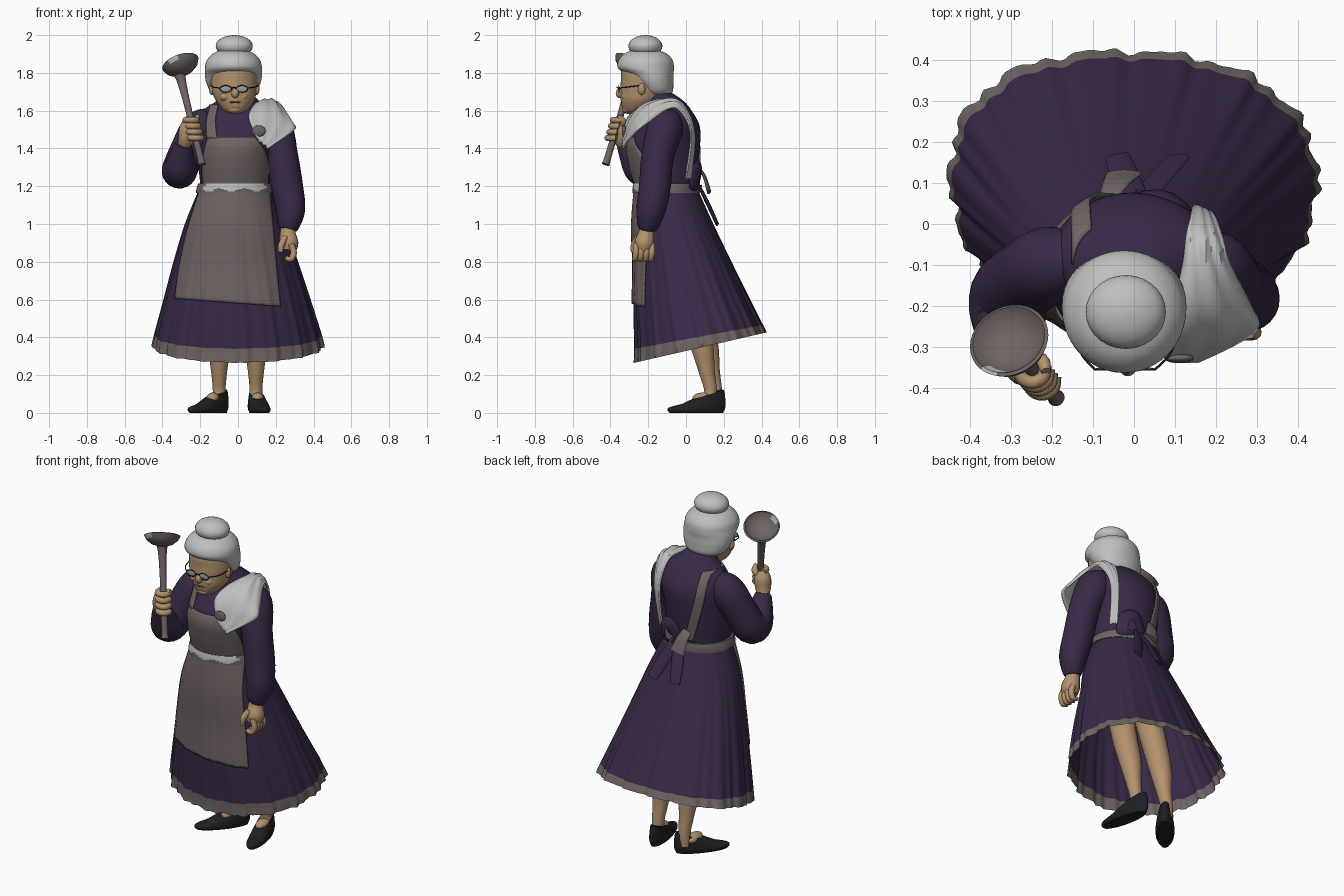
import bpy, bmesh
from math import sin, cos, pi, radians
from mathutils import Vector, Matrix
from mathutils.bvhtree import BVHTree

if "Cube" in bpy.data.objects:
    bpy.data.objects.remove(bpy.data.objects["Cube"])


def material(name, r, g, b):
    m = bpy.data.materials.new(name)
    m.use_nodes = True
    m.diffuse_color = (r, g, b, 1)
    bsdf = m.node_tree.nodes["Principled BSDF"]
    bsdf.inputs["Base Color"].default_value = (r, g, b, 1)
    bsdf.inputs["Roughness"].default_value = 0.8
    return m


PURPLE = material("purple_dress", .04, .022, .063)
TAUPE = material("taupe_apron", .16, .126, .126)
HAIR = material("grey_hair", .52, .52, .52)
CLOTH = material("pale_cloth", .51, .52, .51)
SKIN = material("skin", .45, .285, .155)
BLACK = material("black_leather", .014, .014, .016)
LENS = material("lens_glass", .3, .34, .4)
LIP = material("lips", .2, .1, .06)


def smooth(rows, k=6):
    """Catmull-Rom interpolation of equal-length tuples."""
    p = [rows[0]] + list(rows) + [rows[-1]]
    out = []
    for i in range(1, len(p) - 2):
        for j in range(k):
            t = j / k
            out.append(tuple(
                b + t * ((c - a) + t * (2 * a - 5 * b + 4 * c - d + t * (3 * b - a - 3 * c + d))) / 2
                for a, b, c, d in zip(p[i - 1], p[i], p[i + 1], p[i + 2])))
    return out + [tuple(rows[-1])]


def build(name, rings, mat, closed=True, caps=(True, True), matrix=None):
    """Skin a list of point rings (or open rows) with quads."""
    n = len(rings[0])
    verts = [v for r in rings for v in r]
    faces = []
    for i in range(len(rings) - 1):
        for j in range(n if closed else n - 1):
            k = (j + 1) % n
            faces.append((i * n + j, i * n + k, (i + 1) * n + k, (i + 1) * n + j))
    if closed and caps[0]:
        faces.append(tuple(range(n)))
    if closed and caps[1]:
        faces.append(tuple(range(len(verts) - n, len(verts))))
    me = bpy.data.meshes.new(name)
    me.from_pydata(verts, [], faces)
    bm = bmesh.new()
    bm.from_mesh(me)
    bmesh.ops.recalc_face_normals(bm, faces=bm.faces)
    bm.to_mesh(me)
    bm.free()
    if matrix:
        me.transform(matrix)
    me.materials.append(mat)
    me.shade_smooth()
    me.set_sharp_from_angle(angle=radians(50))
    ob = bpy.data.objects.new(name, me)
    bpy.context.collection.objects.link(ob)
    return ob


def loft(name, rows, mat, k=5, n=40, matrix=None):
    rings = [[Vector((x + rx * cos(2 * pi * j / n), y + ry * sin(2 * pi * j / n), z)) for j in range(n)]
             for x, y, z, rx, ry in (smooth(rows, k) if k > 1 else rows)]
    return build(name, rings, mat, matrix=matrix)


def tube(name, pts, mat, k=5, n=16, flat=1.0):
    """Sweep a circle (or flattened ribbon) along points (x, y, z, radius)."""
    pts = smooth(pts, k)
    pos = [Vector(p[:3]) for p in pts]
    rings, u = [], Vector((1, .15, .1))
    for i, p in enumerate(pos):
        d = (pos[min(i + 1, len(pos) - 1)] - pos[max(i - 1, 0)]).normalized()
        u = (u - d * u.dot(d)).normalized()
        v = d.cross(u) * flat
        r = pts[i][3]
        rings.append([p + r * (u * cos(2 * pi * j / n) + v * sin(2 * pi * j / n)) for j in range(n)])
    return build(name, rings, mat)


def ball(name, loc, size, mat):
    rows = [(0, 0, -cos(pi * i / 14), sin(pi * i / 14) + .001, sin(pi * i / 14) + .001) for i in range(15)]
    return loft(name, rows, mat, k=1, n=28, matrix=Matrix.Translation(loc) @ Matrix.Diagonal((*size, 1)))


def repaint(ob, mat, rule):
    """Give a second colour to the faces that satisfy a rule."""
    ob.data.materials.append(mat)
    for f in ob.data.polygons:
        if rule(f):
            f.material_index = 1


def thicken(ob, t):
    m = ob.modifiers.new("thickness", "SOLIDIFY")
    m.thickness = t
    m.offset = 0


def drape(name, rows, targets, side, mat, lift=.007, nx=20, slope=0):
    """Lay a cloth panel of (z, x_left, x_right) rows on the front (-1) or back (+1)."""
    verts, polys = [], []
    for ob in targets:
        base = len(verts)
        verts += [v.co.copy() for v in ob.data.vertices]
        polys += [[base + i for i in p.vertices] for p in ob.data.polygons]
    tree = BVHTree.FromPolygons(verts, polys)
    grid, y = [], -.1
    for z, a, b in smooth(rows, 6):
        row = []
        for j in range(nx + 1):
            x = a + (b - a) * j / nx
            zj = z - slope * (rows[0][0] - z) * j / nx
            hit = tree.ray_cast(Vector((x, 2 * side, zj)), Vector((0, -side, 0)))[0]
            y = hit.y + side * lift if hit else y
            row.append(Vector((x, y, zj)))
        grid.append(row)
    ob = build(name, grid, mat, closed=False)
    thicken(ob, .008)
    return ob


# Pleated skirt, fuller at the back corners, with a tilted hem and upright trim
rows = smooth([(-.015, -.105, 1.2, .185, .16), (-.015, -.07, 1.0, .265, .21), (-.012, -.022, .8, .325, .25),
               (-.005, .02, .6, .38, .295), (0, .066, .402, .432, .335), (0, .074, .345, .44, .344)])
rings, N = [], 200
for i, (x, y, z, rx, ry) in enumerate(rows):
    t, ring = i / (len(rows) - 1), []
    for j in range(N):
        a = 2 * pi * j / N
        c, s = cos(a), sin(a)
        r = 1 + t * (.016 * sin(15 * a) + .012 * sin(34 * a + 1) + .008 * t * sin(50 * a))
        r *= 1 + .11 * t * max(0, cos(a - radians(138))) ** 6 + .07 * t * max(0, cos(a - radians(38))) ** 6
        ring.append(Vector((x + rx * r * c, y + ry * r * s, z + .23 * t * ry * r * s)))
    rings.append(ring)
skirt = build("skirt", rings, PURPLE, caps=(True, False))
repaint(skirt, TAUPE, lambda f: f.index >= N * (len(rings) - 7) and len(f.vertices) == 4)

# Bodice with stooped back and collar
bodice = loft("bodice", [(-.015, -.10, 1.15, .18, .15), (-.015, -.105, 1.21, .185, .16),
                         (-.015, -.115, 1.32, .195, .18), (-.01, -.115, 1.42, .20, .19),
                         (0, -.09, 1.52, .205, .162), (0, -.088, 1.60, .185, .118),
                         (0, -.11, 1.65, .115, .098), (-.005, -.14, 1.69, .08, .072)], PURPLE, n=56)

# Sleeves
left_sleeve = tube("left_sleeve", [(.13, -.09, 1.56, .06), (.19, -.11, 1.51, .095), (.232, -.15, 1.36, .086),
                                   (.26, -.165, 1.2, .084), (.278, -.185, 1.08, .078), (.27, -.2, 1.0, .06),
                                   (.265, -.205, .97, .046)], PURPLE, n=24)
right_sleeve = tube("right_sleeve", [(-.13, -.09, 1.56, .06), (-.20, -.10, 1.51, .095), (-.265, -.135, 1.39, .094),
                                     (-.308, -.175, 1.29, .094), (-.305, -.24, 1.295, .09),
                                     (-.298, -.29, 1.365, .066), (-.288, -.325, 1.425, .045)], PURPLE, n=24)

# Hands: palm, curled fingers, thumb
tube("left_palm", [(.262, -.205, 1.0, .035), (.264, -.21, .95, .042), (.268, -.22, .90, .052),
                   (.266, -.225, .86, .042)], SKIN)
for i in range(4):
    y = -.265 + .028 * i
    tube(f"left_finger_{i}", [(.28, y, .895, .016), (.295, y, .85, .017), (.28, y - .005, .815, .016),
                              (.25, y - .005, .82, .012)], SKIN, n=10)
tube("left_thumb", [(.25, -.25, .93, .018), (.23, -.275, .89, .018), (.225, -.28, .85, .012)], SKIN, n=10)
tube("right_palm", [(-.285, -.33, 1.42, .035), (-.272, -.345, 1.46, .045), (-.265, -.35, 1.51, .045),
                    (-.255, -.35, 1.55, .025)], SKIN)

# Ladle: handle gripped by fingers, tilted bowl with a worn spot
low, high = Vector((-.19, -.425, 1.315)), Vector((-.31, -.28, 1.80))
tube("ladle_handle", [(*low, .021), (*low.lerp(high, .1), .018), (*low.lerp(high, .6), .018),
                      (*low.lerp(high, .9), .024), (*high, .036)], TAUPE)
for i in range(4):
    c = low.lerp(high, .29 + .065 * i)
    tube(f"right_finger_{i}", [(c.x + .032 * cos(a), c.y + .032 * sin(a), c.z, .017)
                               for a in (pi * .85, pi * 1.2, pi * 1.5, pi * 1.8, pi * 2.1)], SKIN, n=10)
tube("right_thumb", [(-.25, -.34, 1.52, .02), (-.225, -.335, 1.545, .019), (-.215, -.36, 1.57, .012)], SKIN, n=10)
tilt = Vector((-.3, .5, .85)).to_track_quat("Z", "Y").to_matrix().to_4x4()
bowl = loft("ladle_bowl", [(0, 0, z, r, r) for z, r in ((-.06, .02), (-.047, .06), (-.024, .088), (0, .1),
                                                        (.004, .092), (-.018, .075), (-.034, .045), (-.042, .005))],
            TAUPE, k=1, matrix=Matrix.Translation((-.305, -.285, 1.85)) @ tilt)
spot = Vector((-.345, -.365, 1.87))
repaint(bowl, CLOTH, lambda f: (f.center - spot).length < .027)

# Head and face
tube("neck", [(0, -.13, 1.60, .06), (-.01, -.19, 1.70, .065)], SKIN)
loft("head", [(-.015, -.275, 1.585, .025, .03), (-.015, -.262, 1.60, .06, .07), (-.015, -.24, 1.65, .1, .105),
              (-.02, -.225, 1.70, .118, .122), (-.02, -.22, 1.76, .125, .125), (-.02, -.215, 1.82, .12, .125),
              (-.02, -.21, 1.87, .08, .08)], SKIN)
ball("nose", (-.015, -.35, 1.692), (.02, .022, .026), SKIN)
ball("mouth", (-.015, -.336, 1.645), (.034, .01, .006), LIP)
ball("chin", (-.015, -.305, 1.607), (.04, .035, .024), SKIN)
for side in (-1, 1):
    x = -.022 + side * .043
    ball("cheek", (x, -.31, 1.675), (.034, .03, .026), SKIN)
    ball("ear", (-.02 + side * .118, -.235, 1.715), (.016, .02, .032), SKIN)
    ball("spectacle_lens", (x, -.354, 1.715), (.03, .004, .016), LENS)
    tube("spectacle_rim", [(x + .031 * cos(a * pi / 6), -.356, 1.715 + .018 * sin(a * pi / 6), .0025)
                           for a in range(13)], BLACK, k=2, n=8)
    tube("spectacle_arm", [(x + side * .031, -.355, 1.72, .003), (-.02 + side * .112, -.31, 1.725, .003),
                           (-.02 + side * .126, -.23, 1.735, .003)], BLACK, n=8)
tube("spectacle_bridge", [(-.034, -.357, 1.718, .003), (-.022, -.366, 1.724, .003), (-.01, -.357, 1.718, .003)],
     BLACK, n=8)

# Hair swept up in one mass, with a bun
loft("hair", [(-.024, -.155, 1.665, .05, .04), (-.024, -.155, 1.695, .115, .082), (-.024, -.172, 1.745, .143, .105),
              (-.024, -.19, 1.79, .151, .123), (-.024, -.212, 1.825, .151, .148), (-.024, -.214, 1.865, .142, .144),
              (-.024, -.214, 1.90, .112, .115), (-.024, -.214, 1.92, .07, .07)], HAIR, n=48)
ball("hair_bun", (-.02, -.215, 1.942), (.098, .09, .058), HAIR)

# Apron panels, shoulder strap and waistband
top_parts = [bodice, right_sleeve]
drape("apron_skirt", [(1.2, -.195, .165), (1.05, -.245, .18), (.9, -.285, .195), (.75, -.315, .21),
                      (.605, -.335, .225)], [skirt], -1, TAUPE, nx=50, slope=.07)
drape("apron_bib", [(1.19, -.185, .155), (1.3, -.19, .16), (1.38, -.18, .145), (1.46, -.16, .09)],
      [bodice], -1, TAUPE)
drape("strap_front", [(1.45, -.165, -.11), (1.55, -.165, -.12), (1.63, -.145, -.105)], top_parts, -1, TAUPE, nx=6)
drape("strap_back", [(1.63, -.15, -.105), (1.5, -.15, -.105), (1.35, -.12, -.07), (1.23, -.085, -.035)],
      top_parts, 1, TAUPE, lift=.012, nx=6)
band = loft("waistband", [(-.015, -.105, 1.165, .208, .178), (-.015, -.105, 1.19, .204, .178),
                          (-.015, -.105, 1.215, .196, .174)], TAUPE, n=64)
repaint(band, CLOTH, lambda f: f.center.y < -.21 and f.center.z > 1.18 + .008 * sin(f.center.x * 50))

# Bow at the back: apron tie end, loop and hanging tails
tube("apron_tie", [(-.06, .07, 1.29, .026), (-.045, .098, 1.25, .034), (-.025, .122, 1.17, .045)], TAUPE, flat=.25)
tube("bow_loop", [(0, .065, 1.22, .03), (.05, .075, 1.30, .035), (.11, .055, 1.28, .035),
                  (.11, .04, 1.19, .032), (0, .065, 1.19, .028)], PURPLE, flat=.25)
for s, x in ((-1, -.04), (1, .11)):
    tube("bow_tail", [(.02 + s * .01, .065, 1.21, .025), (.02 + s * .04, .11, 1.12, .035), (x, .165, 1.0, .03)],
         PURPLE, flat=.25)

# Cloth thrown over the left shoulder: inner edge, outer edge, bulge
edges = smooth([(.10, -.335, 1.45, .16, -.335, 1.40, .0), (.055, -.305, 1.56, .295, -.26, 1.49, .02),
                (.085, -.22, 1.63, .285, -.20, 1.54, .035), (.12, -.11, 1.65, .235, -.10, 1.61, .025),
                (.13, -.01, 1.62, .215, -.035, 1.60, .02), (.145, .045, 1.48, .19, .025, 1.47, .01),
                (.14, .025, 1.24, .175, -.005, 1.23, .006)], 6)
sheet = []
for i, e in enumerate(edges):
    a, b = Vector(e[:3]), Vector(e[3:6])
    sheet.append([a.lerp(b, j / 12) + Vector((.3, 0, 1)) * (e[6] * sin(pi * j / 12) + .005 * sin(j * 1.6 + i * .3))
                  for j in range(13)])
thicken(build("shoulder_cloth", sheet, CLOTH, closed=False), .01)
ball("cloth_patch", (.11, -.328, 1.492), (.036, .012, .03), TAUPE)

# Legs and flat slip-on shoes
for name, x, dy, cx, cy, turn in (("right", -.10, .012, -.158, .075, -40), ("left", .095, -.015, .112, .055, 12)):
    tube(name + "_leg", [(x, -.02, .8, .075), (x, .045 + dy, .55, .07), (x, .098 + dy, .36, .061),
                         (x, .125 + dy, .22, .043), (x, .145 + dy, .12, .034), (x, .14 + dy, .05, .038)], SKIN, n=20)
    place = Matrix.Translation((cx, cy, 0)) @ Matrix.Rotation(radians(turn), 4, "Z")
    shoe = loft(name + "_shoe", [(0, 0, 0, .043, .145), (0, 0, .02, .052, .157), (0, .005, .042, .05, .152),
                                 (0, .035, .066, .042, .118), (0, .055, .078, .036, .092)], BLACK)
    for v in shoe.data.vertices:
        v.co.z *= max(.7, 1 + 4 * v.co.y)
    shoe.data.transform(place)
    ball(name + "_instep", place @ Vector((0, .04, .078)), (.034, .06, .03), SKIN)
